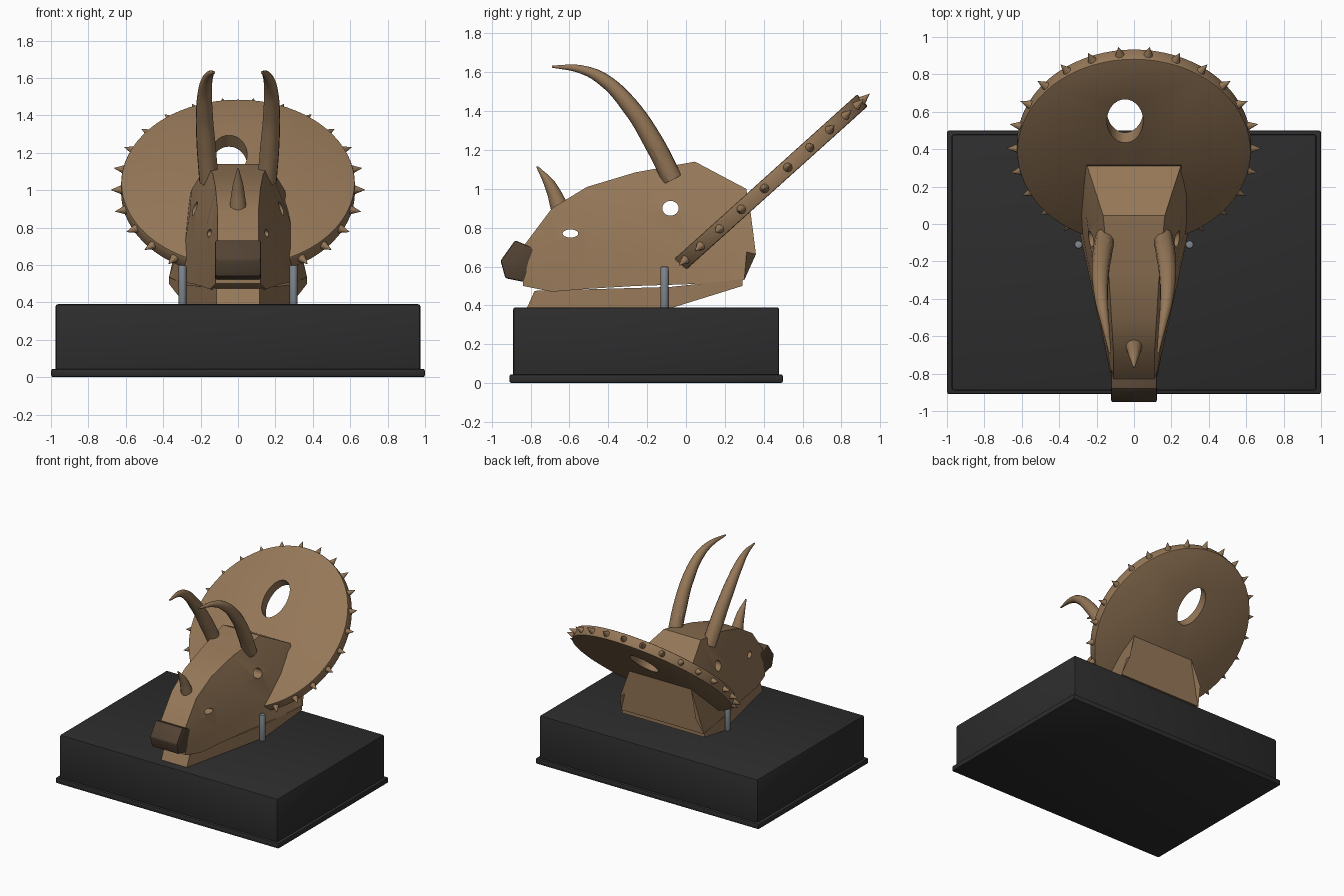
import bpy, bmesh, math
from mathutils import Matrix, Vector

cube = bpy.data.objects.get("Cube")
if cube:
    bpy.data.objects.remove(cube)


def material(name, rgb):
    m = bpy.data.materials.new(name)
    m.use_nodes = True
    m.diffuse_color = (*rgb, 1)
    m.node_tree.nodes["Principled BSDF"].inputs["Base Color"].default_value = (*rgb, 1)
    return m


BONE = material("bone_brown", (0.30, 0.185, 0.097))
BEAK = material("beak_dark_brown", (0.085, 0.056, 0.034))
BLACK = material("plinth_black", (0.026, 0.026, 0.026))
STEEL = material("post_grey", (0.21, 0.24, 0.27))


def activate(ob):
    bpy.ops.object.select_all(action='DESELECT')
    ob.select_set(True)
    bpy.context.view_layer.objects.active = ob


def finish(ob, name, mat, bevel=0, smooth=True):
    ob.name = name
    ob.data.materials.clear()
    ob.data.materials.append(mat)
    activate(ob)
    if bevel:
        mod = ob.modifiers.new("edge", 'BEVEL')
        mod.width, mod.segments = bevel, 2
        bpy.ops.object.modifier_apply(modifier=mod.name)
    if smooth:
        bpy.ops.object.shade_smooth_by_angle(angle=math.radians(30))
    return ob


def from_bmesh(bm, name):
    bmesh.ops.recalc_face_normals(bm, faces=bm.faces)
    me = bpy.data.meshes.new(name)
    bm.to_mesh(me)
    bm.free()
    ob = bpy.data.objects.new(name, me)
    bpy.context.collection.objects.link(ob)
    return ob


def loft(name, rings, mat, bevel=0):
    """Skin a row of closed rings and cap both ends."""
    bm = bmesh.new()
    loops = [[bm.verts.new(p) for p in ring] for ring in rings]
    n = len(loops[0])
    for a, b in zip(loops, loops[1:]):
        for i in range(n):
            j = (i + 1) % n
            bm.faces.new((a[i], a[j], b[j], b[i]))
    bm.faces.new(loops[0])
    bm.faces.new(loops[-1])
    return finish(from_bmesh(bm, name), name, mat, bevel)


def mirrored_ring(half):
    """Close a half section of (x, y, z) points across x = 0."""
    return half + [(-x, y, z) for x, y, z in reversed(half)]


def box(name, size, centre, mat, bevel):
    bpy.ops.mesh.primitive_cube_add(size=1, location=centre)
    ob = bpy.context.object
    ob.data.transform(Matrix.Diagonal((*size, 1)))
    return finish(ob, name, mat, bevel)


def cylinder(radius, depth, matrix, sides=32):
    bm = bmesh.new()
    bmesh.ops.create_cone(bm, cap_ends=True, segments=sides, radius1=radius,
                          radius2=radius, depth=depth, matrix=matrix)
    return from_bmesh(bm, "cylinder")


def cut(ob, cutter):
    activate(ob)
    mod = ob.modifiers.new("hole", 'BOOLEAN')
    mod.operation, mod.solver, mod.object = 'DIFFERENCE', 'EXACT', cutter
    bpy.ops.object.modifier_apply(modifier=mod.name)
    bpy.data.objects.remove(cutter)


def horn(name, points):
    """Tapered horn through (x, y, z, radius) points."""
    cu = bpy.data.curves.new(name, 'CURVE')
    cu.dimensions, cu.bevel_depth, cu.bevel_resolution = '3D', 1, 4
    cu.resolution_u, cu.use_fill_caps = 6, True
    sp = cu.splines.new('BEZIER')
    sp.bezier_points.add(len(points) - 1)
    for bp, (x, y, z, r) in zip(sp.bezier_points, points):
        bp.co, bp.radius = (x, y, z), r
        bp.handle_left_type = bp.handle_right_type = 'AUTO'
    ob = bpy.data.objects.new(name, cu)
    bpy.context.collection.objects.link(ob)
    activate(ob)
    bpy.ops.object.convert(target='MESH')
    return finish(bpy.context.object, name, BONE)


# Plinth with a wider foot trim
box("plinth", (1.95, 1.37, 0.39), (0, -0.205, 0.195), BLACK, 0.012)
box("plinth_trim", (2.0, 1.41, 0.045), (0, -0.205, 0.0225), BLACK, 0.012)

# Skull: sections of y, then z and half width at roof, cheek and lower edge
sections = [
    (-0.84, 0.70, 0.11, 0.60, 0.118, 0.50, 0.12),
    (-0.69, 0.90, 0.11, 0.72, 0.14, 0.47, 0.15),
    (-0.51, 1.01, 0.12, 0.80, 0.17, 0.485, 0.19),
    (-0.26, 1.085, 0.135, 0.86, 0.215, 0.50, 0.245),
    (0.046, 1.14, 0.165, 0.90, 0.255, 0.51, 0.31),
    (0.31, 1.0, 0.25, 0.90, 0.27, 0.53, 0.37),
]
rings = []
for y, zt, wt, zm, wm, zb, wb in sections:
    back = 1 if y > 0.3 else 0
    zl, wl = zb + 0.36 * (zm - zb), wb + 0.3 * (wm - wb)
    rings.append(mirrored_ring([
        (wt, y, zt), (wm, y + 0.02 * back, zm),
        (wl, y + 0.05 * back, zl), (wb, y - 0.01 * back, zb)]))
skull = loft("skull", rings, BONE)

# Eye sockets and nostrils go right through
for y, z, ry, rz in [(-0.08, 0.90, 0.042, 0.038), (-0.595, 0.77, 0.04, 0.021)]:
    place = (Matrix.Translation((0, y, z)) @ Matrix.Diagonal((1, ry, rz, 1))
             @ Matrix.Rotation(math.pi / 2, 4, 'Y'))
    cut(skull, cylinder(1, 1, place))
finish(skull, "skull", BONE)

# Lower jaw resting on the plinth
jaw = [(-0.78, -0.82, 0.475, 0.385, 0.115), (-0.08, -0.08, 0.495, 0.385, 0.28),
       (0.29, 0.29, 0.535, 0.50, 0.37)]
loft("lower_jaw", [mirrored_ring([(w, yt, zt), (w, yb, zb)])
                   for yt, yb, zt, zb, w in jaw], BONE)

# Beak
beak = [(-0.955, 0.63), (-0.88, 0.735), (-0.76, 0.685), (-0.83, 0.52), (-0.93, 0.54)]
loft("beak", [[(x, y, z) for y, z in beak] for x in (-0.122, 0.122)], BEAK, 0.01)

# Horns
horn("nose_horn", [(0, -0.645, 0.89, 0.048), (0, -0.70, 1.02, 0.03),
                   (0, -0.767, 1.115, 0.005)])
for side, s in (("left", 1), ("right", -1)):
    horn(side + "_brow_horn", [
        (s * 0.155, -0.07, 1.05, 0.053), (s * 0.17, -0.164, 1.234, 0.052),
        (s * 0.18, -0.287, 1.424, 0.045), (s * 0.172, -0.426, 1.563, 0.034),
        (s * 0.153, -0.54, 1.615, 0.022), (s * 0.128, -0.69, 1.63, 0.006)])
    # Support post
    post = cylinder(0.021, 0.22, Matrix.Translation((s * 0.297, -0.11, 0.49)), 24)
    finish(post, side + "_support_post", STEEL, 0.006)

# Tilted frill disc with one oval opening
RX, RY = 0.625, 0.667
tilt = Matrix.Translation((0, 0.413, 1.01)) @ Matrix.Rotation(math.radians(42), 4, 'X')
frill = cylinder(1, 0.082, tilt @ Matrix.Diagonal((RX, RY, 1, 1)), 72)
finish(frill, "frill", BONE, 0.008)
cut(frill, cylinder(1, 0.4, tilt @ Matrix.Translation((-0.048, 0.222, 0))
                    @ Matrix.Diagonal((0.097, 0.156, 1, 1)), 48))
finish(frill, "frill", BONE)

# Spikes around the rim
bm = bmesh.new()
for k in range(11):
    for s in (1, -1):
        a = math.radians(7 + 14 * k) * s
        out = Vector((math.sin(a) / RX, math.cos(a) / RY, 0)).normalized()
        spot = Vector((RX * math.sin(a), RY * math.cos(a), 0)) + out * 0.02
        turn = out.to_track_quat('Z', 'Y').to_matrix().to_4x4()
        bmesh.ops.create_cone(bm, cap_ends=True, segments=10, radius1=0.03, radius2=0.001,
                              depth=0.07, matrix=tilt @ Matrix.Translation(spot) @ turn)
finish(from_bmesh(bm, "frill_spikes"), "frill_spikes", BONE)
